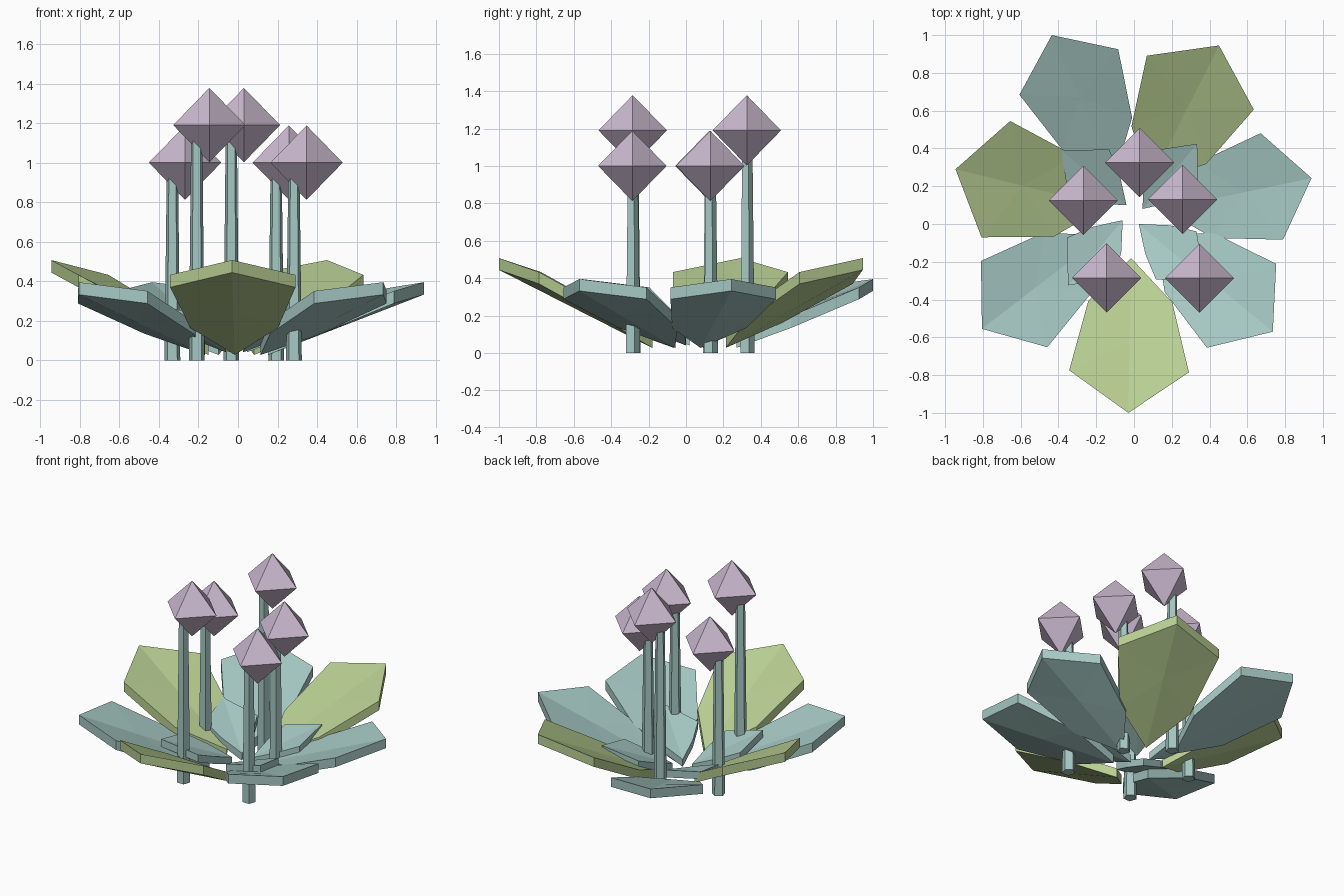
import bpy, bmesh
from math import sin, cos, radians

if "Cube" in bpy.data.objects:
    bpy.data.objects.remove(bpy.data.objects["Cube"])


def material(name, rgb):
    m = bpy.data.materials.new(name)
    m.diffuse_color = (*rgb, 1)
    m.use_nodes = True
    m.node_tree.nodes["Principled BSDF"].inputs["Base Color"].default_value = m.diffuse_color
    return m


TEAL = material("teal", (0.38, 0.58, 0.55))
GREEN = material("light_green", (0.48, 0.62, 0.29))
LILAC = material("lilac", (0.60, 0.49, 0.63))


def finish(name, bm, mat):
    bmesh.ops.recalc_face_normals(bm, faces=bm.faces[:])
    mesh = bpy.data.meshes.new(name)
    bm.to_mesh(mesh)
    bm.free()
    mesh.materials.append(mat)
    ob = bpy.data.objects.new(name, mesh)
    bpy.context.collection.objects.link(ob)


def leaf(name, base, angle, rows, z_base, z_tip, thick, mat):
    """Cupped pointed leaf; rows = (mid, shoulder, tip) as (along, half width, edge lift)."""
    a = radians(angle)
    mid, sh, tip = rows
    length = tip[0]
    outline = [(0, 0, 0), (mid[0], -mid[1], mid[2]), (sh[0], -sh[1], sh[2]),
               (length, 0, 0), (sh[0], sh[1], sh[2]), (mid[0], mid[1], mid[2]),
               (length * 0.55, 0, 0)]          # last point: centre of the fan
    bm = bmesh.new()
    layers = []
    for drop in (0, thick):
        layers.append([bm.verts.new((base[0] + u * cos(a) - w * sin(a),
                                     base[1] + u * sin(a) + w * cos(a),
                                     z_base + (z_tip - z_base) * u / length + lift - drop))
                       for u, w, lift in outline])
    top, low = layers
    for i in range(6):
        j = (i + 1) % 6
        bm.faces.new((top[i], top[j], top[6]))
        bm.faces.new((low[j], low[i], low[6]))
        bm.faces.new((top[j], top[i], low[i], low[j]))
    finish(name, bm, mat)


# outer ring of seven leaves, placed by their tips
tips = [(-0.03, -1.0), (0.735, -0.57), (0.94, 0.243), (0.45, 0.945),
        (-0.435, 1.0), (-0.945, 0.29), (-0.805, -0.555)]
for i, (x, y) in enumerate(tips):
    ang = 269 + i * 360 / 7
    green = i in (0, 3, 5)
    rows = ([(0.23, 0.222, 0.02), (0.60, 0.317, 0.037), (0.82, 0, 0)] if green else
            [(0.23, 0.203, 0.02), (0.59, 0.288, 0.037), (0.805, 0, 0)])
    n = rows[2][0]
    base = (x - n * cos(radians(ang)), y - n * sin(radians(ang)))
    leaf(f"outer_leaf_{i + 1}", base, ang, rows, 0.09, 0.507 if green else 0.395,
         0.063, GREEN if green else TEAL)

# four small inner leaves
bases = [(0.045, 0.08), (-0.04, 0.10), (-0.06, 0.02), (0.025, 0.0)]
for i, b in enumerate(bases):
    leaf(f"inner_leaf_{i + 1}", b, 50 + 90 * i,
         [(0.13, 0.10, 0.012), (0.26, 0.167, 0.02), (0.45, 0, 0)],
         0.09, 0.265, 0.05, TEAL)

# tapered stems with octahedral flower heads set slightly to one side
flowers = [(0.03, 0.325, 1.19), (-0.145, -0.285, 1.19), (-0.268, 0.125, 1.0),
           (0.257, 0.13, 1.0), (0.347, -0.287, 1.0)]
for i, (x, y, z) in enumerate(flowers):
    top = z - 0.05
    bm = bmesh.new()
    bmesh.ops.create_cone(bm, cap_ends=True, segments=5, radius1=0.042, radius2=0.03, depth=top)
    bmesh.ops.translate(bm, verts=bm.verts[:], vec=(x - 0.064, y, top / 2))
    finish(f"stem_{i + 1}", bm, TEAL)

    bm = bmesh.new()
    r, h = 0.183, 0.188
    ring = [bm.verts.new((x + dx * r, y + dy * r, z))
            for dx, dy in ((1, 0), (0, 1), (-1, 0), (0, -1))]
    for s in (1, -1):
        apex = bm.verts.new((x, y, z + s * h))
        for k in range(4):
            bm.faces.new((ring[k], ring[(k + 1) % 4], apex))
    finish(f"flower_head_{i + 1}", bm, LILAC)
